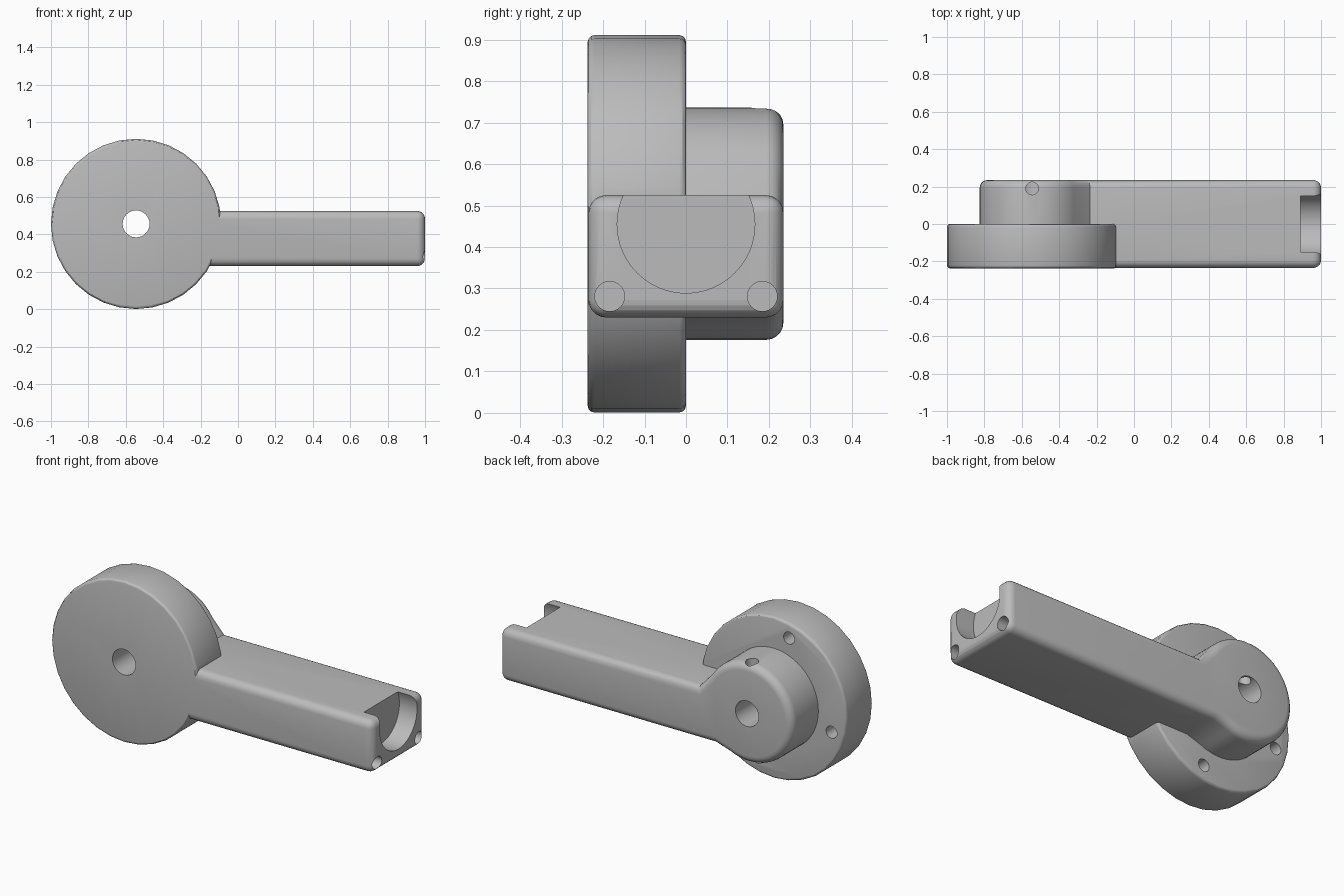
import bpy, bmesh, math
from mathutils import Matrix, Vector

cube = bpy.data.objects.get("Cube")
if cube:
    bpy.data.objects.remove(cube, do_unlink=True)

CX, CZ = -0.545, 0.456      # pivot axis
HALF = 0.235                # half depth
HUB_R, DISC_R = 0.28, 0.455

grey = bpy.data.materials.new("plain grey")
grey.use_nodes = True
colour = (0.5, 0.5, 0.5, 1)
grey.diffuse_color = colour
grey.node_tree.nodes["Principled BSDF"].inputs["Base Color"].default_value = colour


def extrude_profile(name, points, y0, y1, bevel, segments):
    """Extrude an XZ outline along y and round its sharp edges."""
    bm = bmesh.new()
    face = bm.faces.new([bm.verts.new((x, y0, z)) for x, z in points])
    new = bmesh.ops.extrude_face_region(bm, geom=[face])["geom"]
    verts = [g for g in new if isinstance(g, bmesh.types.BMVert)]
    bmesh.ops.translate(bm, verts=verts, vec=(0, y1 - y0, 0))
    bmesh.ops.recalc_face_normals(bm, faces=bm.faces)
    sharp = [e for e in bm.edges if e.calc_face_angle(0) > 1.0]
    bmesh.ops.bevel(bm, geom=sharp, offset=bevel, segments=segments,
                    profile=0.5, affect="EDGES", clamp_overlap=True)
    return finish(name, bm)


def rod(name, start, end, radius, sides=32):
    """Cylinder between two points."""
    a, b = Vector(start), Vector(end)
    bm = bmesh.new()
    turn = (b - a).to_track_quat("Z", "Y").to_matrix().to_4x4()
    bmesh.ops.create_cone(bm, cap_ends=True, segments=sides, radius1=radius,
                          radius2=radius, depth=(b - a).length,
                          matrix=Matrix.Translation((a + b) / 2) @ turn)
    return finish(name, bm)


def finish(name, bm):
    mesh = bpy.data.meshes.new(name)
    bm.to_mesh(mesh)
    bm.free()
    mesh.materials.append(grey)
    obj = bpy.data.objects.new(name, mesh)
    bpy.context.collection.objects.link(obj)
    return obj


def combine(target, other, operation):
    mod = target.modifiers.new(operation.lower(), "BOOLEAN")
    mod.operation, mod.object, mod.solver = operation, other, "EXACT"
    bpy.context.view_layer.objects.active = target
    bpy.ops.object.modifier_apply(modifier=mod.name)
    bpy.data.objects.remove(other, do_unlink=True)


def arc(radius, start, end, steps):
    angles = [math.radians(start + (end - start) * i / steps) for i in range(steps + 1)]
    return [(CX + radius * math.cos(a), CZ + radius * math.sin(a)) for a in angles]


# Arm and hub as one outline, with a short flare where they join
outline = arc(HUB_R, 32, 295, 44)
outline += [(-0.34, 0.23), (1, 0.23), (1, 0.525), (-0.235, 0.525)]
arm = extrude_profile("crank_arm", outline, -HALF, HALF, 0.042, 5)

# Large disc on the front
disc = extrude_profile("disc", arc(DISC_R, 0, 348.75, 31), -HALF - 0.002, 0, 0.016, 3)
combine(arm, disc, "UNION")

# Axle bore and set screw hole
cutters = [rod("axle_bore", (CX, -1, CZ), (CX, 1, CZ), 0.072),
           rod("set_screw_hole", (CX, 0.19, CZ), (CX, 0.19, 1), 0.034)]

# Blind holes in the back of the disc
for i in range(4):
    a = math.radians(15 + 90 * i)
    x, z = CX + 0.375 * math.cos(a), CZ + 0.375 * math.sin(a)
    if x < -0.3:
        cutters.append(rod("disc_hole", (x, -0.15, z), (x, 0.1, z), 0.034))

# Round pocket and two pin holes in the arm end
cutters.append(rod("end_pocket", (0.89, 0, 0.455), (1.2, 0, 0.455), 0.166, 64))
for side in (-1, 1):
    y = side * 0.184
    cutters.append(rod("pin_hole", (0.89, y, 0.281), (1.2, y, 0.281), 0.036))

for cutter in cutters:
    combine(arm, cutter, "DIFFERENCE")

bpy.ops.object.select_all(action="DESELECT")
arm.select_set(True)
bpy.context.view_layer.objects.active = arm
bpy.ops.object.shade_smooth_by_angle(angle=math.radians(30))
